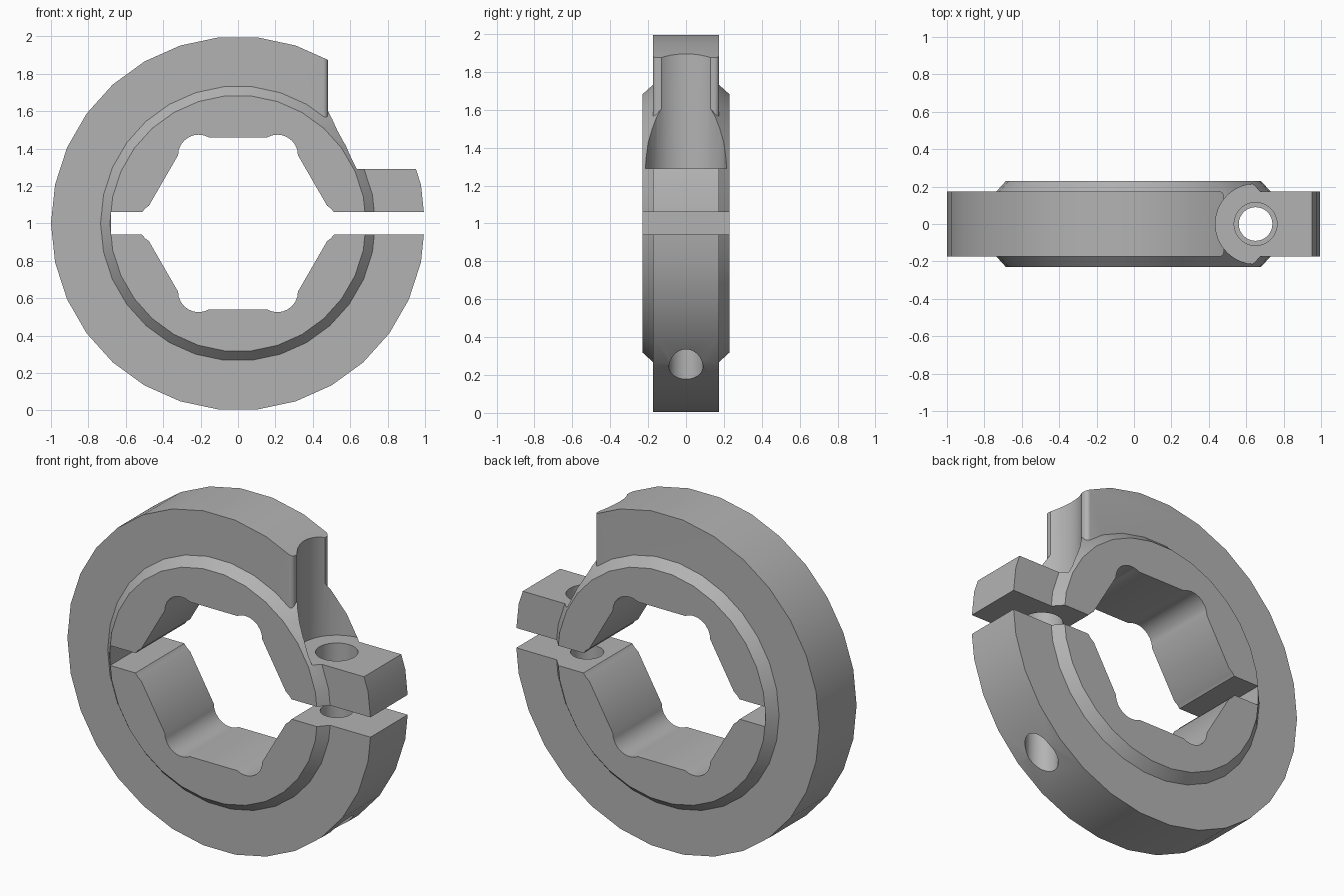
import bpy, bmesh
from math import sin, cos, pi, radians

if "Cube" in bpy.data.objects:
    bpy.data.objects.remove(bpy.data.objects["Cube"])

steel = bpy.data.materials.new("plain grey")
steel.diffuse_color = (0.45, 0.45, 0.45, 1)
steel.use_nodes = True
steel.node_tree.nodes["Principled BSDF"].inputs["Base Color"].default_value = steel.diffuse_color


def make(name, bm):
    bmesh.ops.recalc_face_normals(bm, faces=bm.faces)
    me = bpy.data.meshes.new(name)
    bm.to_mesh(me)
    bm.free()
    me.materials.append(steel)
    ob = bpy.data.objects.new(name, me)
    bpy.context.collection.objects.link(ob)
    return ob


def loft(name, rings):
    """Closed solid through rings of equal length, capped at both ends."""
    bm = bmesh.new()
    vr = [[bm.verts.new(p) for p in r] for r in rings]
    n = len(vr[0])
    for a, b in zip(vr, vr[1:]):
        for i in range(n):
            j = (i + 1) % n
            bm.faces.new((a[i], a[j], b[j], b[i]))
    bm.faces.new(vr[0])
    bm.faces.new(vr[-1])
    return make(name, bm)


def circle(r, n, cx=0, cy=0):
    return [(cx + r * cos(2 * pi * i / n), cy + r * sin(2 * pi * i / n)) for i in range(n)]


def prism(name, pts, lo, hi, axis):
    if axis == 'y':
        return loft(name, [[(x, t, z) for x, z in pts] for t in (lo, hi)])
    return loft(name, [[(x, y, t) for x, y in pts] for t in (lo, hi)])


def combine(body, tool, op):
    tool.hide_render = True
    m = body.modifiers.new("cut", 'BOOLEAN')
    m.operation, m.solver, m.object = op, 'EXACT', tool
    bpy.context.view_layer.update()
    dg = bpy.context.evaluated_depsgraph_get()
    me = bpy.data.meshes.new_from_object(body.evaluated_get(dg))
    body.modifiers.clear()
    body.data = me
    bpy.data.objects.remove(tool)


# outer ring
collar = prism("shaft_collar", circle(1, 30, 0, 1), -0.175, 0.175, 'y')

# clearance beside the screw head, with rounded edges
half = [(1.3, 0.3), (0.455, 0.3)]
half += [(0.455 + 0.025 * sin(a), 0.15 + 0.025 * cos(a)) for a in [radians(15 * k) for k in range(7)]]
flank = half + [(x, -y) for x, y in reversed(half)]
combine(collar, prism("flank_cutter", flank, 1.29, 2.3, 'z'), 'DIFFERENCE')

# raised hub with sloped rim, running on inside the ring
hub = [[(x, t, z) for x, z in circle(r, 30, 0, 1)]
       for t, r in ((-0.23, 0.685), (0, 0.894), (0.23, 0.685))]
combine(collar, loft("hub", hub), 'UNION')

# screw head pocket, clearance hole and threaded hole
for name, r, lo, hi in (("pocket", 0.215, 1.29, 2.3), ("clearance_hole", 0.115, 1.0, 1.5),
                        ("thread_hole", 0.09, -0.2, 1.03)):
    combine(collar, prism(name, circle(r, 32, 0.65, 0), lo, hi, 'z'), 'DIFFERENCE')

# hexagonal bore with rounded corner reliefs
bore = []
for k in range(6):
    c = radians(60 * k)
    for j in range(-4, 5):
        a = c + radians(15 * j)
        bore.append((0.421 * cos(c) + 0.11 * cos(a), 1 + 0.421 * sin(c) + 0.11 * sin(a)))
combine(collar, prism("bore", bore, -0.4, 0.4, 'y'), 'DIFFERENCE')

# clamp slot: through on the right, blind on the left
slot = [(-0.68, 0.942), (1.3, 0.942), (1.3, 1.06), (-0.68, 1.06)]
combine(collar, prism("slot", slot, -0.4, 0.4, 'y'), 'DIFFERENCE')

bpy.ops.object.select_all(action='DESELECT')
collar.select_set(True)
bpy.context.view_layer.objects.active = collar
bpy.ops.object.shade_smooth_by_angle(angle=radians(30))
